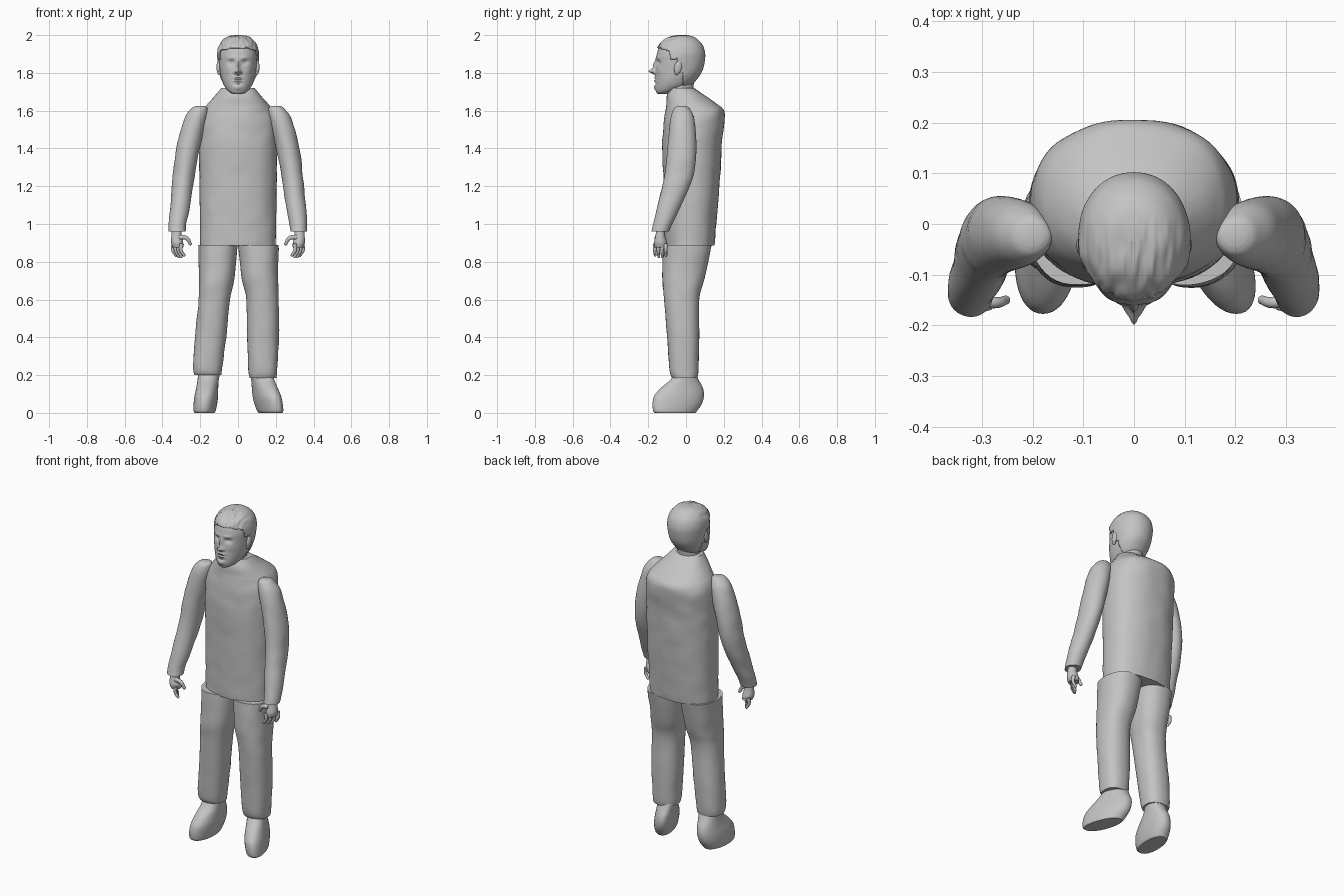
import bpy, bmesh, math
from mathutils import Vector, noise

if "Cube" in bpy.data.objects:
    bpy.data.objects.remove(bpy.data.objects["Cube"])

grey = bpy.data.materials.new("plain grey")
grey.use_nodes = True
colour = (0.55, 0.55, 0.55, 1)
grey.diffuse_color = colour
grey.node_tree.nodes["Principled BSDF"].inputs["Base Color"].default_value = colour


def finish(obj):
    obj.data.materials.clear()
    obj.data.materials.append(grey)
    bpy.ops.object.select_all(action='DESELECT')
    obj.select_set(True)
    bpy.context.view_layer.objects.active = obj
    bpy.ops.object.shade_smooth_by_angle(angle=math.radians(42))
    return obj


def make_object(name, bm):
    bmesh.ops.recalc_face_normals(bm, faces=bm.faces)
    mesh = bpy.data.meshes.new(name)
    bm.to_mesh(mesh)
    bm.free()
    obj = bpy.data.objects.new(name, mesh)
    bpy.context.collection.objects.link(obj)
    return finish(obj)


def smooth_rows(rows, steps):
    """Catmull-Rom interpolation between cross-section rows."""
    out = []
    for i in range(len(rows) - 1):
        quad = [rows[max(i - 1, 0)], rows[i], rows[i + 1], rows[min(i + 2, len(rows) - 1)]]
        for k in range(steps):
            t = k / steps
            out.append([b + (c - a) * t / 2 + (a - 2.5 * b + 2 * c - d / 2) * t * t
                        + (1.5 * (b - c) + (d - a) / 2) * t ** 3
                        for a, b, c, d in zip(*quad)])
    return out + [rows[-1]]


def loft(name, rows, power=2.0, seg=48, steps=5, warp=None, keep=None):
    """Rows are (z, centre x, half width, front y, back y)."""
    bm = bmesh.new()
    rings = []
    for z, cx, rx, front, back in smooth_rows(rows, steps):
        ring = []
        for i in range(seg):
            a = math.tau * i / seg
            c, s = (math.copysign(abs(v) ** (2 / power), v) for v in (math.cos(a), math.sin(a)))
            p = Vector((cx + rx * c, (front + back) / 2 + (back - front) / 2 * s, z))
            ring.append(bm.verts.new(warp(p) if warp else p))
        rings.append(ring)
    for low, high in zip(rings, rings[1:]):
        for i in range(seg):
            j = (i + 1) % seg
            bm.faces.new((low[i], low[j], high[j], high[i]))
    bm.faces.new(rings[0])
    bm.faces.new(rings[-1])
    if keep:
        lost = [f for f in bm.faces if not keep(f.calc_center_median())]
        bmesh.ops.delete(bm, geom=lost, context='FACES')
    return make_object(name, bm)


def ball(name, centre, size, turn=0):
    bpy.ops.mesh.primitive_uv_sphere_add(segments=24, ring_count=16, location=centre,
                                         rotation=(turn, 0, 0))
    obj = bpy.context.object
    obj.name, obj.scale = name, size
    return finish(obj)


def tube(name, points, radius):
    curve = bpy.data.curves.new(name, 'CURVE')
    curve.dimensions = '3D'
    curve.bevel_depth, curve.bevel_resolution = radius, 3
    curve.use_fill_caps = True
    spline = curve.splines.new('BEZIER')
    spline.bezier_points.add(len(points) - 1)
    for i, (bp, p) in enumerate(zip(spline.bezier_points, points)):
        bp.co = p
        bp.handle_left_type = bp.handle_right_type = 'AUTO'
        bp.radius = 1 - 0.35 * i / (len(points) - 1)
    obj = bpy.data.objects.new(name, curve)
    bpy.context.collection.objects.link(obj)
    bpy.ops.object.select_all(action='DESELECT')
    obj.select_set(True)
    bpy.context.view_layer.objects.active = obj
    bpy.ops.object.convert(target='MESH')
    finish(bpy.context.object)
    ball(name + "_tip", points[-1], [radius * 0.66] * 3)


def wrinkle(p):
    n = noise.noise(Vector((p.x * 12, p.y * 12, p.z * 16)))
    return p + Vector((p.x, p.y - 0.02, 0)).normalized() * n * 0.004


# Torso with sloping shoulders
loft("torso", [(.885, 0, .2, -.11, .15), (1.05, 0, .203, -.115, .165), (1.25, 0, .205, -.12, .18),
               (1.42, 0, .206, -.125, .19), (1.54, 0, .203, -.117, .203),
               (1.6, 0, .185, -.11, .2), (1.635, 0, .16, -.105, .165),
               (1.68, 0, .122, -.1, .1), (1.72, 0, .088, -.085, .045)],
     power=2.3, seg=72, warp=wrinkle)
loft("neck", [(1.68, 0, .07, -.1, .04), (1.73, 0, .065, -.1, .04), (1.79, 0, .065, -.1, .05)])

# Trouser legs
loft("right_leg", [(.2, -.16, .072, -.075, .06), (.24, -.16, .077, -.088, .066),
                   (.4, -.145, .082, -.1, .07), (.6, -.125, .084, -.115, .07),
                   (.72, -.112, .094, -.125, .1), (.89, -.106, .104, -.12, .135)],
     power=2.3, warp=wrinkle)
loft("left_leg", [(.185, .132, .072, -.075, .06), (.23, .132, .077, -.088, .066),
                  (.4, .132, .084, -.1, .07), (.6, .13, .086, -.115, .07),
                  (.72, .115, .096, -.125, .1), (.89, .108, .108, -.12, .135)],
     power=2.3, warp=wrinkle)


# Shoes, each with the toe turned out a little
def shoe(name, ankle, sole, turn):
    shape = [(0, .052, -.165, .05), (.012, .058, -.174, .06), (.05, .062, -.177, .085),
             (.09, .062, -.168, .095), (.13, .058, -.135, .09), (.17, .056, -.088, .07),
             (.2, .057, -.066, .056), (.23, .056, -.06, .05)]
    rows = [(z, sole + (ankle - sole) * min(z / .2, 1), w, f, b) for z, w, f, b in shape]
    loft(name, rows, power=2.2, warp=lambda p: p + Vector((-turn * p.y, 0, 0)))


shoe("right_shoe", -.155, -.175, -.05)
shoe("left_shoe", .125, .155, .3)

# Arms and hands
arm = [(1.625, .2, .022, -.045, 0), (1.61, .205, .042, -.065, .02), (1.55, .226, .06, -.084, .045),
       (1.4, .264, .062, -.098, .055), (1.25, .288, .057, -.115, .038),
       (1.1, .306, .053, -.15, -.025), (1.0, .32, .046, -.174, -.073), (.96, .322, .044, -.184, -.09)]
for side, s in (("left", 1), ("right", -1)):
    loft(side + "_arm", [(z, x * s, w, f, b) for z, x, w, f, b in arm], warp=wrinkle)
    loft(side + "_palm", [(.875, s * .318, .028, -.165, -.1), (.9, s * .322, .032, -.17, -.1),
                          (.935, s * .325, .028, -.162, -.11), (.98, s * .325, .024, -.155, -.115)])
    for i, label in enumerate(("index", "middle", "ring", "little")):
        x, y = .298 + i * .014, -.163 + i * .019
        drop = .835 - .008 * math.sin(i)
        tube(f"{side}_{label}_finger", [(s * x, y, .895), (s * (x + .004), y - .002, .862),
                                        (s * (x - .012), y, drop)], .0115)
    tube(side + "_thumb", [(s * .31, -.15, .93), (s * .272, -.155, .925), (s * .253, -.15, .895)], .0135)

# Head, with the face shaped by soft bumps: (x, z, width, height, depth)
bumps = [(0, 1.808, .013, .013, -.036), (0, 1.84, .009, .026, -.016), (0, 1.775, .026, .006, -.007),
         (0, 1.758, .022, .006, -.007), (0, 1.766, .026, .003, .005), (0, 1.722, .022, .013, -.008),
         (0, 1.742, .02, .006, .005)]
for s in (1, -1):
    bumps += [(s * .036, 1.856, .017, .011, .013), (s * .034, 1.88, .024, .008, -.005),
              (s * .016, 1.802, .007, .007, -.01), (s * .055, 1.815, .02, .02, -.004)]


def face_shape(p):
    if p.y < -.05:
        fade = min(1, (-.05 - p.y) / .05)
        p.y += fade * sum(d * math.exp(-((p.x - x) / w) ** 2 - ((p.z - z) / h) ** 2)
                          for x, z, w, h, d in bumps)
    return p


skull = [(1.687, 0, .02, -.148, -.1), (1.7, 0, .047, -.158, -.06), (1.73, 0, .072, -.163, .015),
         (1.77, 0, .088, -.162, .055), (1.81, 0, .096, -.16, .08), (1.86, 0, .101, -.158, .092),
         (1.9, 0, .102, -.154, .093), (1.94, 0, .092, -.14, .08), (1.97, 0, .068, -.108, .052),
         (1.985, 0, .042, -.068, .022), (1.99, 0, .012, -.03, -.01)]
loft("head", skull, power=2.1, seg=128, steps=7, warp=face_shape)


# Hair cap with combed strands and a cut hairline
def strands(p):
    out = (p - Vector((0, -.02, 1.87))).normalized()
    front = max(0, min(1, (.02 - p.y) / .08))
    return p + out * front * .006 * noise.noise(Vector((p.x * 90, p.y * 14, p.z * 25)))


def hairline(c):
    ragged = .012 * noise.noise(Vector((c.x * 45, c.y * 20, 3)))
    if c.y < -.085:
        return c.z > 1.93 + ragged - .2 * max(0, abs(c.x) - .05)
    if c.y < -.045:
        return c.z > 1.875 + ragged
    return c.z > (1.8 if c.y < -.015 else 1.725)


cap = [(1.69 + (z - 1.69) * 1.032, x, w + .008, f - .003, b + .008) for z, x, w, f, b in skull[1:]]
hair = loft("hair", cap, power=2.1, seg=128, steps=7, warp=strands, keep=hairline)
shell = hair.modifiers.new("thickness", 'SOLIDIFY')
shell.thickness = .007

# Ears and eyes
for side, s in (("left", 1), ("right", -1)):
    ball(side + "_ear", (s * .103, -.042, 1.83), (.011, .02, .036), -.2)
    ball(side + "_ear_lobe", (s * .1, -.05, 1.803), (.008, .011, .014))
    ball(side + "_eye", (s * .036, -.122, 1.856), (.016, .016, .01))
